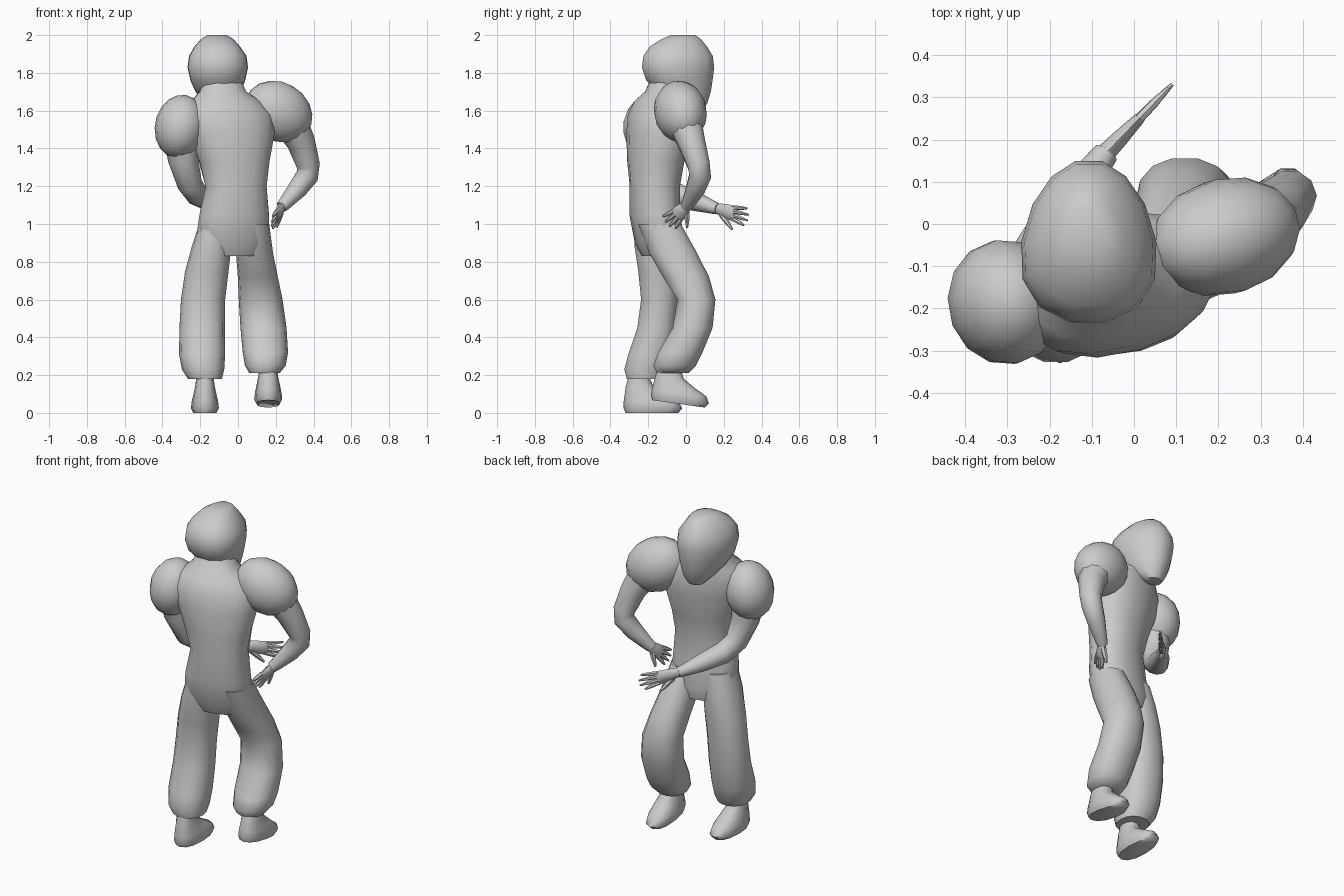
import bpy, bmesh, math
from mathutils import Vector, Matrix

if "Cube" in bpy.data.objects:
    bpy.data.objects.remove(bpy.data.objects["Cube"])


def finish(name, bm):
    bmesh.ops.recalc_face_normals(bm, faces=bm.faces)
    me = bpy.data.meshes.new(name)
    bm.to_mesh(me)
    bm.free()
    ob = bpy.data.objects.new(name, me)
    bpy.context.collection.objects.link(ob)
    return ob


def skin(bm, loops):
    """Bridge rings of points into a closed body."""
    rings = [[bm.verts.new(p) for p in loop] for loop in loops]
    n = len(rings[0])
    for a, b in zip(rings, rings[1:]):
        for i in range(n):
            j = (i + 1) % n
            bm.faces.new((a[i], a[j], b[j], b[i]))
    bm.faces.new(rings[0][::-1])
    bm.faces.new(rings[-1])


def stack(name, rings, sides=14, power=1.0, taper=0.0):
    """Level rings: x, y, z, half width, half depth, yaw in degrees."""
    loops = []
    for x, y, z, rx, ry, yaw in rings:
        turn = Matrix.Rotation(math.radians(yaw), 3, 'Z')
        loop = []
        for i in range(sides):
            a = 2 * math.pi * i / sides
            c, s = math.cos(a), math.sin(a)
            c = math.copysign(abs(c) ** power, c)
            s = math.copysign(abs(s) ** power, s)
            loop.append(Vector((x, y, z)) + turn @ Vector((rx * c * (1 - taper * s), ry * s, 0)))
        loops.append(loop)
    bm = bmesh.new()
    skin(bm, loops)
    return finish(name, bm)


def tube(bm, path, sides=10):
    """Round limb through points given as x, y, z, radius."""
    pts = [Vector(p[:3]) for p in path]
    loops = []
    for i, p in enumerate(pts):
        t = (pts[min(i + 1, len(pts) - 1)] - pts[max(i - 1, 0)]).normalized()
        u = t.cross(Vector((0, 1, 0))).normalized()
        v = t.cross(u)
        loops.append([p + path[i][3] * (u * math.cos(a) + v * math.sin(a))
                      for a in (2 * math.pi * k / sides for k in range(sides))])
    skin(bm, loops)


def limb(name, path):
    bm = bmesh.new()
    tube(bm, path)
    return finish(name, bm)


def ball(name, loc, scale, rot):
    bpy.ops.mesh.primitive_uv_sphere_add(segments=14, ring_count=9, location=loc,
                                         rotation=[math.radians(r) for r in rot])
    ob = bpy.context.object
    ob.name = name
    ob.scale = scale


def hand(name, wrist, along, across, length):
    """Flat palm with four fanned fingers and a thumb."""
    w, d = Vector(wrist), Vector(along).normalized()
    s = Vector(across)
    s = (s - d * s.dot(d)).normalized()
    n = d.cross(s)
    bm = bmesh.new()
    loops = []
    for f, half, thick in ((-0.1, .026, .024), (.2, .036, .02), (.5, .042, .014), (.56, .036, .01)):
        loops.append([w + d * f * length + s * half * math.cos(a) + n * thick * math.sin(a)
                      for a in (math.pi * k / 4 for k in range(8))])
    skin(bm, loops)
    for k, reach in zip((-1.5, -.5, .5, 1.5), (.9, 1, 1, .92)):
        p = w + d * length * .48 + s * k * .02
        m = w + d * length * .75 + s * k * .026
        q = w + d * length * reach + s * k * .031
        tube(bm, [(*p, .012), (*m, .011), (*q, .005)], 6)
    p, q = w + d * length * .15 - s * .025, w + d * length * .55 - s * .085
    tube(bm, [(*p, .017), (*((p + q) / 2), .014), (*q, .006)], 6)
    return finish(name, bm)


def foot(name, loc, pitch):
    """Shoe with ankle; origin under the ankle, toe toward +y."""
    ob = stack(name, [(0, .05, 0, .062, .14, 0), (0, .055, .025, .074, .155, 0),
                      (0, .045, .06, .07, .145, 0), (0, .015, .095, .062, .11, 0),
                      (0, -.015, .135, .053, .075, 0), (0, -.02, .19, .045, .055, 0),
                      (0, -.02, .25, .045, .055, 0)], 12, .85)
    ob.location = loc
    ob.rotation_euler.x = math.radians(pitch)


# Head: egg shape, broad at the back and narrow at the face
stack("head", [(-.10, .05, 1.60, .05, .04, 0), (-.10, .03, 1.64, .085, .085, 0),
               (-.105, -.01, 1.70, .12, .145, 0), (-.107, -.035, 1.76, .145, .18, 0),
               (-.107, -.042, 1.83, .16, .196, 0), (-.107, -.042, 1.89, .152, .188, 0),
               (-.11, -.04, 1.94, .12, .155, 0), (-.11, -.025, 1.98, .085, .105, 0),
               (-.11, -.015, 2.0, .05, .065, 0)], 14, .95, .18)

# Torso: twisted chest, narrow waist, hips
stack("torso", [(-.03, -.13, .83, .15, .10, 12), (-.03, -.14, .90, .20, .125, 12),
                (-.02, -.165, 1.05, .188, .13, 12), (-.01, -.165, 1.2, .165, .13, 12),
                (-.02, -.16, 1.33, .19, .145, 15), (-.035, -.145, 1.48, .235, .16, 17),
                (-.05, -.14, 1.58, .24, .155, 17), (-.065, -.13, 1.65, .19, .135, 17),
                (-.08, -.11, 1.70, .125, .105, 15), (-.09, -.09, 1.78, .10, .09, 10)],
      16, .9)

# Loose trouser legs: left one straight, right one bent at the knee
stack("left_trouser_leg", [(-.12, -.16, 1.0, .085, .11, 0), (-.14, -.155, .88, .105, .12, 0),
                           (-.165, -.145, .75, .115, .11, 0), (-.185, -.14, .6, .117, .10, 0),
                           (-.19, -.155, .45, .12, .105, 0), (-.19, -.19, .31, .122, .118, 0),
                           (-.185, -.212, .23, .112, .117, 0), (-.175, -.22, .18, .09, .095, 0)],
      14, .9)
stack("right_trouser_leg", [(.08, -.14, 1.0, .085, .115, 0), (.087, -.07, .85, .098, .13, 0),
                            (.105, .0, .72, .106, .125, 0), (.12, .055, .6, .116, .103, 0),
                            (.135, .035, .45, .122, .108, 0), (.145, -.03, .32, .12, .12, 0),
                            (.145, -.06, .25, .108, .115, 0), (.14, -.07, .21, .08, .085, 0)],
      14, .9)

# Feet, the right one lifted with the heel up
foot("left_foot", (-.175, -.23, 0), 0)
foot("right_foot", (.16, -.09, .055), -8)

# Large puffed shoulders
ball("left_shoulder", (-.305, -.185, 1.515), (.135, .15, .17), (0, 10, 10))
ball("right_shoulder", (.215, -.03, 1.595), (.19, .138, .155), (0, 30, 15))

# Arms: left forearm across the front, right hand on the hip
limb("left_arm", [(-.30, -.18, 1.47, .095), (-.29, -.165, 1.34, .08), (-.255, -.125, 1.21, .066),
                  (-.215, -.05, 1.155, .062), (-.15, .05, 1.12, .052), (-.08, .15, 1.085, .033),
                  (-.065, .17, 1.08, .03)])
limb("right_arm", [(.27, -.01, 1.55, .095), (.335, .03, 1.43, .075), (.372, .068, 1.31, .062),
                   (.367, .075, 1.255, .06), (.315, .05, 1.185, .052), (.245, .01, 1.105, .035),
                   (.23, .0, 1.09, .031)])
hand("left_hand", (-.065, .17, 1.08), (.15, .155, -.045), (0, 0, 1), .225)
hand("right_hand", (.235, .003, 1.095), (-.05, -.09, -.085), (0, -.7, .7), .15)

# Smooth shading on every part
bpy.ops.object.select_all(action='SELECT')
bpy.context.view_layer.objects.active = bpy.data.objects["torso"]
bpy.ops.object.shade_smooth_by_angle(angle=math.radians(55))
